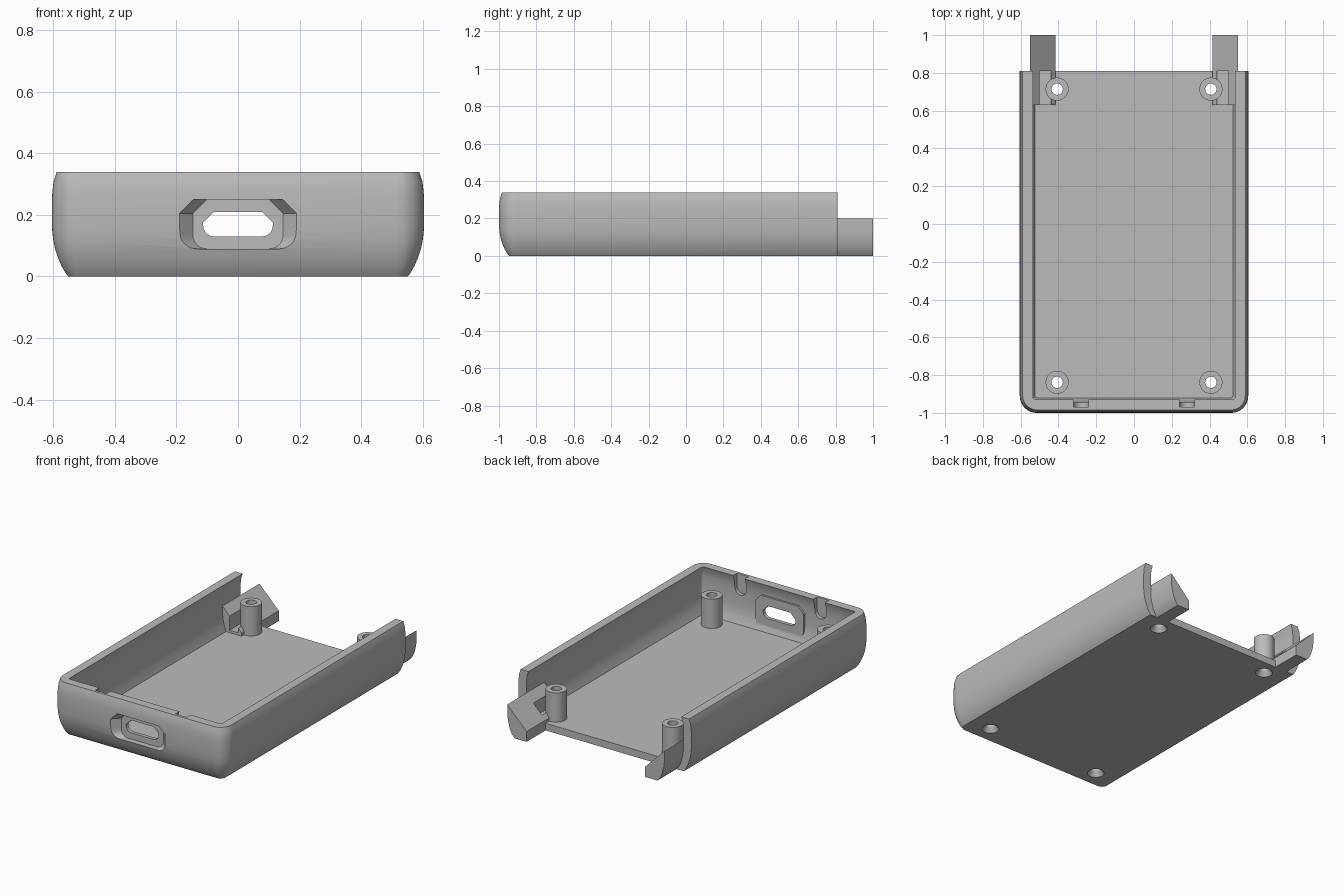
import bpy, bmesh, math

cube = bpy.data.objects.get("Cube")
if cube:
    bpy.data.objects.remove(cube)

grey = bpy.data.materials.new("plain_grey")
grey.use_nodes = True
colour = (0.5, 0.5, 0.5, 1)
grey.diffuse_color = colour
grey.node_tree.nodes["Principled BSDF"].inputs["Base Color"].default_value = colour

BACK, FLOOR, TOP, WALL = 0.81, 0.045, 0.34, 0.055
POSTS = [(s * 0.407, y) for s in (-1, 1) for y in (-0.838, 0.714)]


def loft(name, rings):
    """Solid through a list of equal-length rings of points."""
    bm = bmesh.new()
    loops = [[bm.verts.new(p) for p in ring] for ring in rings]
    n = len(loops[0])
    for a, b in zip(loops, loops[1:]):
        for i in range(n):
            j = (i + 1) % n
            bm.faces.new((a[i], a[j], b[j], b[i]))
    bm.faces.new(loops[0])
    bm.faces.new(loops[-1])
    bmesh.ops.recalc_face_normals(bm, faces=bm.faces[:])
    mesh = bpy.data.meshes.new(name)
    bm.to_mesh(mesh)
    bm.free()
    mesh.materials.append(grey)
    obj = bpy.data.objects.new(name, mesh)
    bpy.context.collection.objects.link(obj)
    return obj


def prism(name, profile, y0, y1, sign=1):
    return loft(name, [[(sign * x, y, z) for x, z in profile] for y in (y0, y1)])


def turned(name, x, y, steps, n=40):
    """Round solid from (radius, z) steps."""
    return loft(name, [[(x + r * math.cos(math.tau * i / n),
                         y + r * math.sin(math.tau * i / n), z)
                        for i in range(n)] for r, z in steps])


def combine(obj, other, operation):
    mod = obj.modifiers.new("join", 'BOOLEAN')
    mod.operation, mod.object, mod.solver = operation, other, 'EXACT'
    bpy.ops.object.select_all(action='DESELECT')
    bpy.context.view_layer.objects.active = obj
    obj.select_set(True)
    bpy.ops.object.modifier_apply(modifier=mod.name)
    bpy.data.objects.remove(other)


def outline(half, back, radius, z, n=10):
    """Plan outline with two rounded front corners and a straight back."""
    front = -(half + 0.395)
    pts = [(half, back, z), (-half, back, z)]
    for side, start in ((-1, math.pi), (1, 1.5 * math.pi)):
        for i in range(n + 1):
            a = start + i / n * math.pi / 2
            pts.append((side * (half - radius) + radius * math.cos(a),
                        front + radius + radius * math.sin(a), z))
    return pts


def port(half, low, high, chamfer):
    """Port shape: chamfered top corners, rounded bottom corners."""
    pts = [(half - chamfer, high), (chamfer - half, high), (-half, high - chamfer)]
    for side, start in ((-1, math.pi), (1, 1.5 * math.pi)):
        for i in range(7):
            a = start + i / 6 * math.pi / 2
            pts.append((side * (half - chamfer) + chamfer * math.cos(a),
                        low + chamfer + chamfer * math.sin(a)))
    return pts + [(half, high - chamfer)]


# Tray shell: bulging side profile as (z, half width)
side = [(0, 0.552), (0.015, 0.563), (0.035, 0.574), (0.06, 0.585), (0.09, 0.595),
        (0.12, 0.601), (0.16, 0.605), (0.25, 0.605), (0.28, 0.603),
        (0.31, 0.599), (TOP, 0.589)]
tray = loft("tray", [outline(h, BACK, h - 0.515, z) for z, h in side])

# Hollow interior, open at the back and top
inner = [(FLOOR, 0.525)] + [(z, h - WALL) for z, h in side if z > FLOOR]
inner.append((TOP + 0.1, inner[-1][1]))
combine(tray, loft("cavity", [outline(h, BACK + 0.3, 0.012, z, 4) for z, h in inner]),
        'DIFFERENCE')

# Thickened wall behind the port, and screw posts
combine(tray, prism("port_boss", port(0.17, 0.075, 0.265, 0.04), -0.97, -0.932), 'UNION')
for x, y in POSTS:
    combine(tray, turned("post", x, y, [(0.061, 0.02), (0.061, 0.23)]), 'UNION')

# Flared port recess and its through opening
wide, narrow = port(0.205, 0.09, 0.25, 0.045), port(0.147, 0.09, 0.25, 0.045)
combine(tray, loft("recess", [[(x, -1.015, z) for x, z in wide],
                              [(x, -0.955, z) for x, z in narrow]]), 'DIFFERENCE')
combine(tray, prism("opening", port(0.113, 0.13, 0.21, 0.035), -1.1, -0.85), 'DIFFERENCE')

# Snap notches in the front rim
for s in (-1, 1):
    notch = [(s * 0.28 + 0.04 * math.cos(a), 0.26 + 0.04 * math.sin(a))
             for a in [math.pi * (1 + i / 8) for i in range(9)]]
    notch += [(s * 0.28 + 0.04, 0.4), (s * 0.28 - 0.04, 0.4)]
    combine(tray, prism("notch", notch, -0.968, -0.88), 'DIFFERENCE')

# Rear arms: sloped tail outside, slotted clip inside
foot = [(0.415, 0.065), (0.415, 0), (0.5, 0), (0.517, 0.02), (0.532, 0.05),
        (0.545, 0.1), (0.55, 0.14), (0.55, 0.2)]
slot = [(0.5, 0.15), (0.5, 0.06), (0.44, 0.06), (0.44, 0.09)]
parts = [tray]
for s, label in ((1, "left"), (-1, "right")):
    parts.append(prism(label + "_arm_tail", foot, BACK, 1.0, s))
    parts.append(prism(label + "_arm_clip", foot + slot, 0.63, BACK, s))

# Countersunk screw holes through posts, floor and clips
bore = [(0.055, -0.01), (0.05, 0), (0.03, 0.03), (0.03, 0.4)]
for x, y in POSTS:
    combine(tray, turned("bore", x, y, bore), 'DIFFERENCE')
    if y > 0:
        clip = bpy.data.objects["left_arm_clip" if x > 0 else "right_arm_clip"]
        combine(clip, turned("bore", x, y, bore), 'DIFFERENCE')

bpy.ops.object.select_all(action='DESELECT')
for obj in parts:
    obj.select_set(True)
bpy.context.view_layer.objects.active = tray
bpy.ops.object.shade_smooth_by_angle(angle=math.radians(30))
